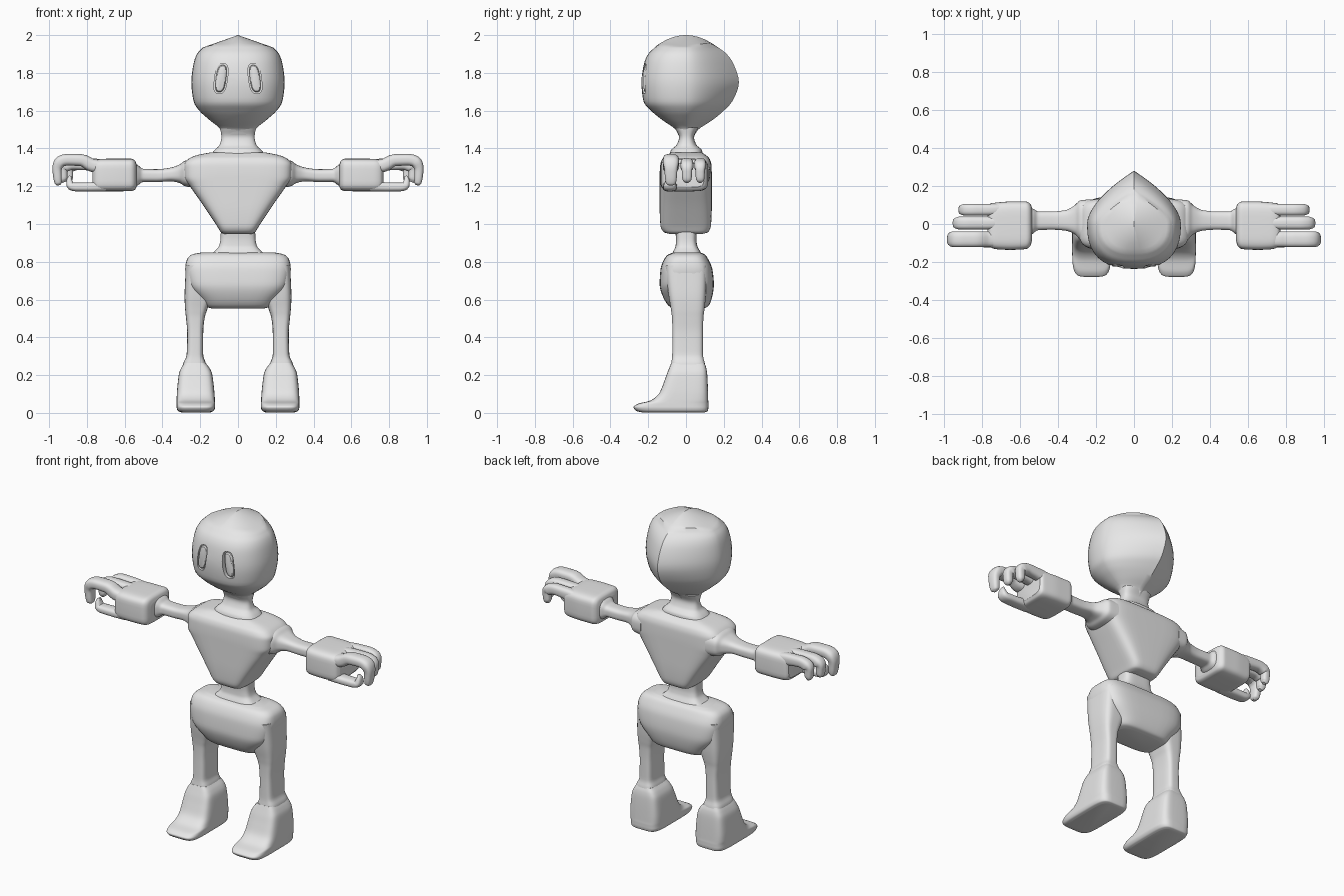
import bpy, bmesh, math
from mathutils import Vector as V

if "Cube" in bpy.data.objects:
    bpy.data.objects.remove(bpy.data.objects["Cube"])

grey = bpy.data.materials.new("plain_grey")
grey.diffuse_color = (0.8, 0.8, 0.8, 1)
grey.use_nodes = True
grey.node_tree.nodes["Principled BSDF"].inputs["Base Color"].default_value = grey.diffuse_color
X, Y, Z = V((1, 0, 0)), V((0, 1, 0)), V((0, 0, 1))


def superellipse(e, n=40):
    pts = []
    for i in range(n):
        a = 2 * math.pi * (i + 0.5) / n
        c, s = math.cos(a), math.sin(a)
        pts.append((math.copysign(abs(c) ** (2 / e), c), math.copysign(abs(s) ** (2 / e), s)))
    return pts


def smooth_rows(rows, steps=5):
    """Monotone cubic interpolation of rows of numbers."""
    def slope(k, j):
        if k == 0 or k == len(rows) - 1:
            return 0 if len(rows) < 2 else rows[min(k + 1, len(rows) - 1)][j] - rows[max(k - 1, 0)][j]
        a, b = rows[k][j] - rows[k - 1][j], rows[k + 1][j] - rows[k][j]
        return 2 * a * b / (a + b) if a * b > 0 else 0
    out = []
    for k in range(len(rows) - 1):
        for i in range(steps):
            t = i / steps
            h = (2*t**3 - 3*t*t + 1, t**3 - 2*t*t + t, 3*t*t - 2*t**3, t**3 - t*t)
            out.append([h[0] * rows[k][j] + h[1] * slope(k, j) + h[2] * rows[k + 1][j]
                        + h[3] * slope(k + 1, j) for j in range(len(rows[0]))])
    return out + [list(rows[-1])]


def shade(ob):
    bpy.ops.object.select_all(action='DESELECT')
    ob.select_set(True)
    bpy.context.view_layer.objects.active = ob
    bpy.ops.object.shade_smooth_by_angle(angle=math.radians(34))


def skin(name, rings, start=None, end=None, side=1):
    """Skin rings of points and close both ends."""
    bm = bmesh.new()
    vs = [[bm.verts.new((p[0] * side, p[1], p[2])) for p in r] for r in rings]
    n = len(vs[0])
    for a, b in zip(vs, vs[1:]):
        for i in range(n):
            bm.faces.new((a[i], a[(i + 1) % n], b[(i + 1) % n], b[i]))
    for r, tip in ((vs[0], start), (vs[-1], end)):
        if tip is None:
            bm.faces.new(r)
        else:
            c = bm.verts.new(tip)
            for i in range(n):
                bm.faces.new((r[i], r[(i + 1) % n], c))
    bmesh.ops.recalc_face_normals(bm, faces=bm.faces)
    me = bpy.data.meshes.new(name)
    bm.to_mesh(me)
    bm.free()
    me.materials.append(grey)
    ob = bpy.data.objects.new(name, me)
    bpy.context.collection.objects.link(ob)
    shade(ob)
    return ob


def loft(name, rows, axis='z', e=4, side=1):
    """Rows: position on axis, then low and high limits of the two other axes."""
    rings = []
    for p, a0, a1, b0, b1 in smooth_rows(rows):
        ring = []
        for u, v in superellipse(e):
            a = (a0 + a1) / 2 + u * (a1 - a0) / 2
            b = (b0 + b1) / 2 + v * (b1 - b0) / 2
            ring.append((a, b, p) if axis == 'z' else (p, a, b))
        rings.append(ring)
    return skin(name, rings, side=side)


def finger(name, path, y, half_y, side):
    """Bent digit; path rows: x, z, half thickness."""
    rows = smooth_rows(path, 4)
    rings = []
    for k, (x, z, r) in enumerate(rows):
        a, b = rows[max(k - 1, 0)], rows[min(k + 1, len(rows) - 1)]
        t = V((b[0] - a[0], 0, b[1] - a[1])).normalized()
        nrm = V((-t.z, 0, t.x))
        w = half_y * min(1, r / path[0][2] * 1.1)
        rings.append([V((x, y, z)) + Y * u * w + nrm * v * r for u, v in superellipse(2.8, 20)])
    return skin(name, rings, side=side)


# Head: round in front, pointed to a ridge at the back and over the crown
def head_outline(front, back, rx, m=20):
    pts = []
    for i in range(m):
        a = math.pi * i / m
        c, s = math.cos(a), math.sin(a)
        pts.append((math.copysign(abs(c) ** 0.8, c) * rx, -s ** 0.8 * front))
    for i in range(m):
        u = 1 - abs(1 - 2 * i / m)
        pts.append(((1 - u ** 1.75) * rx * (-1 if i < m / 2 else 1), u * back))
    return pts


head_rows = [(1.47, .04, .045, .088), (1.50, .055, .065, .093), (1.55, .125, .14, .15),
             (1.60, .185, .20, .205), (1.65, .225, .245, .235), (1.75, .236, .28, .247),
             (1.85, .222, .25, .235), (1.90, .20, .215, .217), (1.935, .165, .17, .185)]
rings = [[(x, y, z) for x, y in head_outline(f, b, r)] for z, f, b, r in smooth_rows(head_rows, 4)]
for s in (.93, .8, .6, .4, .2, .08):
    rings.append([(x * s, y * s, 1.935 + .065 * (1 - abs(x * s) / .185) * (1 - (y * s / .168) ** 2))
                  for x, y in head_outline(.165, .17, .185)])
head = skin("head", rings, end=(0, 0, 2.0))


# Eyes: leaning slots with a raised pad inside
def eye_part(name, levels, side):
    lean = V((-.13, 0, 1))
    return skin(name, [[V((.09, y, 1.77)) + X * u * w + lean * v * h for u, v in superellipse(3, 28)]
                       for y, w, h in levels], side=side)


for side in (-1, 1):
    cutter = eye_part("eye_cutter", [(-.3, .034, .079), (-.205, .034, .079)], side)
    cutter.hide_render = True
    mod = head.modifiers.new("eye_slot", 'BOOLEAN')
    mod.operation, mod.object, mod.solver = 'DIFFERENCE', cutter, 'EXACT'
    bpy.context.view_layer.objects.active = head
    bpy.ops.object.modifier_apply(modifier=mod.name)
    bpy.data.objects.remove(cutter)
    eye_part("eye_pad", [(-.19, .027, .071), (-.214, .027, .071), (-.221, .022, .066), (-.224, .014, .055)], side)
shade(head)

# Neck and torso
loft("neck", [(1.36, -.15, .15, -.09, .09), (1.39, -.125, .125, -.08, .085), (1.42, -.097, .097, -.05, .055),
              (1.46, -.088, .088, -.037, .043), (1.51, -.095, .095, -.06, .065)], e=3)
loft("torso", [(.948, -.075, .075, -.09, .09), (.956, -.09, .09, -.115, .115), (.99, -.112, .112, -.135, .132),
               (1.10, -.185, .185, -.14, .137), (1.20, -.255, .255, -.14, .137), (1.25, -.285, .285, -.14, .137),
               (1.31, -.287, .287, -.137, .135), (1.345, -.262, .262, -.125, .125),
               (1.365, -.215, .215, -.10, .105), (1.378, -.15, .15, -.08, .085)], e=5)

# Waist and hips
loft("waist", [(.83, -.16, .16, -.08, .09), (.855, -.125, .125, -.068, .075), (.885, -.10, .10, -.055, .06),
               (.92, -.093, .093, -.053, .055), (.99, -.09, .09, -.06, .06)], e=4)
loft("hips", [(.553, -.14, .14, -.06, .09), (.562, -.17, .17, -.085, .115), (.60, -.20, .20, -.115, .135),
              (.68, -.265, .265, -.14, .148), (.76, -.28, .28, -.135, .14), (.81, -.272, .272, -.118, .12),
              (.838, -.245, .245, -.095, .10), (.85, -.19, .19, -.065, .075)], e=4)

big_path = [(.70, 1.30, .033), (.77, 1.31, .035), (.83, 1.338, .032), (.90, 1.34, .031), (.94, 1.33, .031),
            (.958, 1.29, .025), (.955, 1.24, .022), (.951, 1.215, .018), (.949, 1.205, .008)]
small_path = [(x - .03, z - .022 if z > 1.32 else z, r) for x, z, r in big_path[:-2]] + [(.918, 1.222, .010)]
thumb_path = [(.70, 1.20, .027), (.80, 1.196, .024), (.86, 1.196, .023), (.888, 1.205, .021),
              (.893, 1.235, .014), (.887, 1.255, .006)]

for side, tag in ((-1, "left"), (1, "right")):
    # Leg and foot
    loft(tag + "_leg", [(.20, .165, .295, -.085, .105), (.26, .17, .29, -.078, .10), (.31, .184, .272, -.073, .09),
                        (.42, .184, .269, -.072, .09), (.50, .177, .275, -.074, .092),
                        (.55, .162, .28, -.08, .098), (.62, .14, .283, -.092, .105),
                        (.78, .14, .276, -.11, .11)], e=4, side=side)
    loft(tag + "_foot", [(.003, .145, .30, -.235, .10), (.010, .13, .318, -.262, .115), (.03, .121, .325, -.278, .119),
                         (.048, .121, .325, -.255, .119), (.065, .122, .325, -.19, .118),
                         (.10, .124, .324, -.145, .117), (.16, .13, .319, -.118, .115),
                         (.21, .138, .312, -.10, .112), (.24, .152, .30, -.088, .107),
                         (.265, .172, .285, -.078, .098)], e=5, side=side)
    # Arm and palm
    loft(tag + "_arm", [(.22, -.11, .13, 1.19, 1.345), (.28, -.085, .125, 1.20, 1.335), (.31, -.055, .10, 1.217, 1.315),
                        (.36, -.035, .073, 1.226, 1.298), (.43, -.03, .066, 1.222, 1.29),
                        (.50, -.032, .066, 1.222, 1.292), (.53, -.05, .08, 1.205, 1.312),
                        (.56, -.08, .09, 1.19, 1.33)], axis='x', e=3, side=side)
    loft(tag + "_palm", [(.535, -.085, .085, 1.20, 1.31), (.545, -.115, .105, 1.182, 1.335),
                         (.57, -.132, .118, 1.174, 1.346), (.65, -.136, .118, 1.173, 1.346),
                         (.72, -.133, .113, 1.173, 1.345), (.755, -.122, .108, 1.178, 1.338),
                         (.77, -.10, .095, 1.195, 1.32)], axis='x', e=5, side=side)
    # Fingers and thumb
    finger(tag + "_front_finger", big_path, -.08, .042, side)
    finger(tag + "_middle_finger", small_path, .005, .034, side)
    finger(tag + "_back_finger", [(x - (.03 if x > .8 else 0), z, r) for x, z, r in small_path], .075, .031, side)
    finger(tag + "_thumb", thumb_path, -.085, .038, side)
